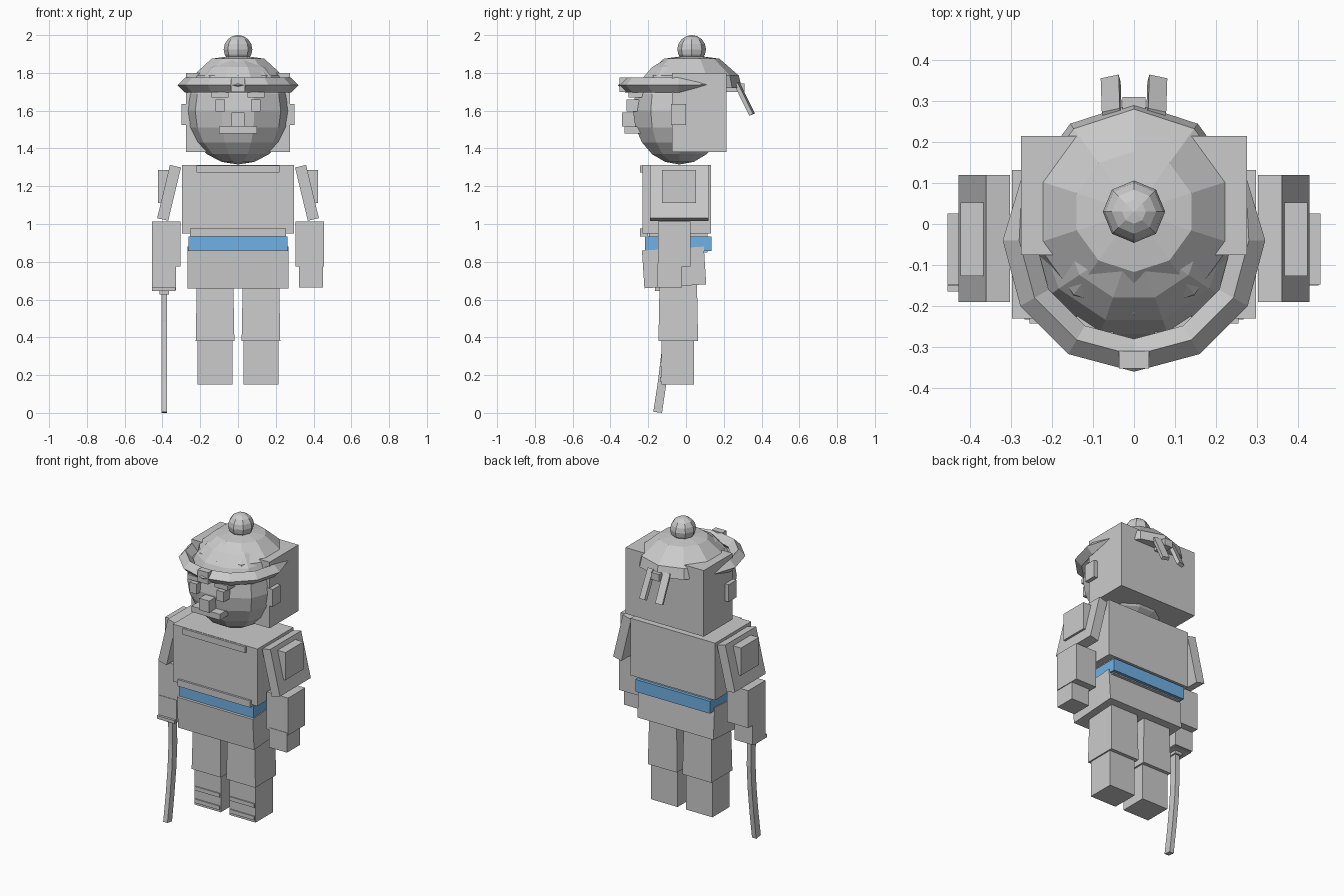
import bpy, bmesh, math
from mathutils import Vector, Matrix

if "Cube" in bpy.data.objects:
    bpy.data.objects.remove(bpy.data.objects["Cube"])


def material(name, rgb):
    m = bpy.data.materials.new(name)
    m.diffuse_color = (*rgb, 1)
    m.use_nodes = True
    m.node_tree.nodes["Principled BSDF"].inputs["Base Color"].default_value = m.diffuse_color
    return m


GREY = material("light grey", (0.6, 0.6, 0.6))
BLUE = material("belt blue", (0.16, 0.44, 0.78))


def finish(name, bm, mat=GREY):
    bmesh.ops.recalc_face_normals(bm, faces=bm.faces)
    me = bpy.data.meshes.new(name)
    bm.to_mesh(me)
    bm.free()
    me.materials.append(mat)
    ob = bpy.data.objects.new(name, me)
    bpy.context.collection.objects.link(ob)
    return ob


def box(name, x, y, z, mat=GREY, rot=(0, 0, 0), flare=1.0):
    """Box from (min, max) ranges; rot turns it about its centre, flare widens the bottom."""
    bm = bmesh.new()
    bmesh.ops.create_cube(bm, size=1)
    for v in bm.verts:
        f = flare if v.co.z < 0 else 1
        v.co = Vector((v.co.x * (x[1] - x[0]) * f, v.co.y * (y[1] - y[0]) * f,
                       v.co.z * (z[1] - z[0])))
    ob = finish(name, bm, mat)
    ob.location = [sum(r) / 2 for r in (x, y, z)]
    ob.rotation_euler = [math.radians(a) for a in rot]
    return ob


def pair(name, x, y, z, rot=(0, 0, 0), flare=1.0):
    """Box on the +x side and its mirror on the -x side."""
    box(name + "_right", x, y, z, rot=rot, flare=flare)
    box(name + "_left", (-x[1], -x[0]), y, z, rot=(rot[0], -rot[1], -rot[2]), flare=flare)


def ball(name, loc, radii, segs, rings):
    bm = bmesh.new()
    bmesh.ops.create_uvsphere(bm, u_segments=segs, v_segments=rings, radius=1)
    turn = Matrix.Rotation(math.pi / 2, 4, 'Z')
    bmesh.ops.transform(bm, matrix=Matrix.Translation(loc) @ Matrix.Diagonal((*radii, 1)) @ turn,
                        verts=bm.verts)
    finish(name, bm)


# head
ball("face_ball", (0, -0.035, 1.6), (0.28, 0.258, 0.285), 10, 10)
box("head_block", (-0.275, 0.275), (-0.075, 0.215), (1.38, 1.8))
pair("ear", (0.24, 0.3), (-0.08, 0.0), (1.525, 1.635))
pair("eye", (0.07, 0.12), (-0.315, -0.22), (1.595, 1.66))
pair("brow", (0.05, 0.14), (-0.305, -0.2), (1.67, 1.7))
box("nose", (-0.035, 0.035), (-0.34, -0.26), (1.515, 1.59))
box("moustache", (-0.1, 0.1), (-0.325, -0.24), (1.48, 1.517))

# cap dome: ten-sided rings below a single apex
bm = bmesh.new()
rings = []
for r, z in ((0.147, 1.875), (0.25, 1.785), (0.265, 1.72)):
    rings.append([bm.verts.new((r * math.sin(i * math.tau / 10),
                                0.03 + r * math.cos(i * math.tau / 10), z)) for i in range(10)])
apex = bm.verts.new((0, 0.03, 1.895))
for i in range(10):
    j = (i + 1) % 10
    bm.faces.new((apex, rings[0][i], rings[0][j]))
    for a, b in zip(rings, rings[1:]):
        bm.faces.new((a[i], b[i], b[j], a[j]))
bm.faces.new(rings[-1])
finish("cap_dome", bm)
ball("pompom", (0, 0.03, 1.925), (0.076, 0.076, 0.075), 8, 8)

# brim: four-sided roll swept around the front, ending in points
bm = bmesh.new()
sections = []
for k in range(-3, 4):
    a = math.radians(30 * k)
    sections.append([bm.verts.new((r * math.sin(a), -0.04 - r * math.cos(a), z))
                     for r, z in ((0.32, 1.735), (0.28, 1.775), (0.24, 1.735), (0.28, 1.695))])
for a, b in zip(sections, sections[1:]):
    for i in range(4):
        bm.faces.new((a[i], a[(i + 1) % 4], b[(i + 1) % 4], b[i]))
for s, side in ((sections[0], -1), (sections[-1], 1)):
    tip = bm.verts.new((side * 0.272, 0.12, 1.738))
    for i in range(4):
        bm.faces.new((s[i], s[(i + 1) % 4], tip))
finish("cap_brim", bm)
box("cap_badge", (-0.037, 0.037), (-0.352, -0.31), (1.7, 1.775))

# ribbons at the back of the cap
box("ribbon_knot", (-0.028, 0.028), (0.21, 0.31), (1.7, 1.745))
pair("ribbon", (0.033, 0.078), (0.298, 0.32), (1.57, 1.755), rot=(26, 5, -12))

# torso and belt
box("torso", (-0.297, 0.297), (-0.23, 0.132), (0.95, 1.313))
box("collar", (-0.22, 0.22), (-0.243, -0.22), (1.272, 1.311))
box("jacket_hem", (-0.255, 0.255), (-0.243, -0.2), (0.935, 0.977))
box("waist", (-0.25, 0.25), (-0.195, 0.115), (0.85, 0.96))
box("belt", (-0.262, 0.262), (-0.218, 0.135), (0.857, 0.935), BLUE)
box("hips", (-0.267, 0.267), (-0.227, 0.101), (0.67, 0.87), rot=(3.7, 0, 0))

# legs
pair("thigh", (0.025, 0.218), (-0.14, 0.058), (0.38, 0.69), flare=1.06)
pair("shin", (0.03, 0.215), (-0.13, 0.042), (0.15, 0.39))
for i, z in enumerate((0.165, 0.245)):
    pair(f"boot_strap_{i + 1}", (0.035, 0.21), (-0.137, -0.12), (z, z + 0.025))

# arms
pair("upper_arm", (0.335, 0.395), (-0.19, 0.12), (1.02, 1.31), rot=(0, -13.5, 0))
pair("shoulder_plate", (0.36, 0.423), (-0.127, 0.052), (1.11, 1.285))
pair("forearm", (0.305, 0.455), (-0.147, 0.025), (0.775, 1.012))
box("hand_right", (0.323, 0.45), (-0.15, -0.02), (0.665, 0.79))
box("hand_left", (-0.455, -0.327), (-0.15, -0.02), (0.65, 0.79))

# cane held in the left hand
box("cane_guard", (-0.455, -0.33), (-0.165, -0.03), (0.645, 0.665))
box("cane_collar", (-0.415, -0.366), (-0.135, -0.065), (0.627, 0.647))
bm = bmesh.new()
prev = None
for y, z in ((-0.1, 0.64), (-0.097, 0.48), (-0.106, 0.33), (-0.125, 0.17), (-0.15, 0.0)):
    ring = [bm.verts.new((-0.39 + dx, y + dy, z + (0.006 if z == 0 and dy < 0 else 0)))
            for dx, dy in ((-0.015, -0.023), (0.015, -0.023), (0.015, 0.023), (-0.015, 0.023))]
    if prev:
        for i in range(4):
            bm.faces.new((prev[i], prev[(i + 1) % 4], ring[(i + 1) % 4], ring[i]))
    else:
        bm.faces.new(ring)
    prev = ring
bm.faces.new(prev)
finish("cane", bm)
